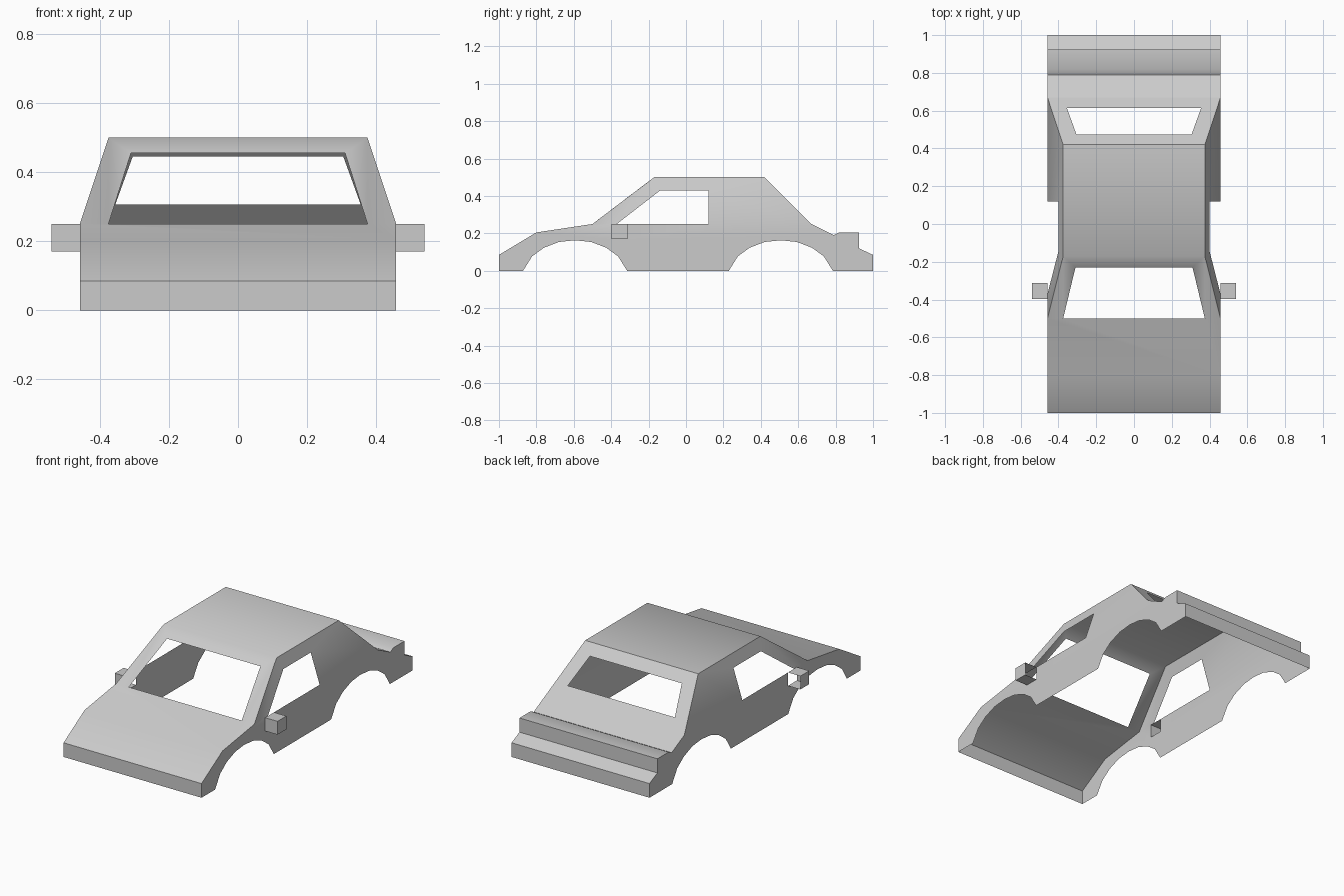
import bpy, bmesh, math

cube = bpy.data.objects.get("Cube")
if cube:
    bpy.data.objects.remove(cube, do_unlink=True)

paint = bpy.data.materials.new("light_grey_paint")
paint.use_nodes = True
grey = (0.6, 0.6, 0.6, 1)
paint.diffuse_color = grey
paint.node_tree.nodes["Principled BSDF"].inputs["Base Color"].default_value = grey

HALF, ROOF_HALF, BELT, ROOF = 0.458, 0.375, 0.25, 0.5
MIRROR_FRONT, MIRROR_BACK, MIRROR_LOW, MIRROR_OUT = -0.397, -0.313, 0.17, 0.54


def side_x(z):
    """Half width of the shell: upright below the belt line, leaning in above."""
    t = max(0, (z - BELT) / (ROOF - BELT))
    return HALF + (ROOF_HALF - HALF) * t


def face(bm, points):
    return bm.faces.new([bm.verts.new(p) for p in points])


def finish(bm, name):
    bmesh.ops.remove_doubles(bm, verts=bm.verts[:], dist=0.0005)
    mesh = bpy.data.meshes.new(name)
    bm.to_mesh(mesh)
    bm.free()
    mesh.materials.append(paint)
    obj = bpy.data.objects.new(name, mesh)
    bpy.context.collection.objects.link(obj)
    bpy.ops.object.select_all(action='DESELECT')
    obj.select_set(True)
    bpy.context.view_layer.objects.active = obj
    bpy.ops.object.shade_smooth_by_angle(angle=math.radians(40))
    return obj


def arch(center):
    """Wheel arch outline, front to back."""
    half = [(0.278, 0), (0.23, 0.077), (0.167, 0.123), (0.086, 0.154)]
    return ([(center - d, z) for d, z in half] + [(center, 0.163)]
            + [(center + d, z) for d, z in reversed(half)])


def row(point, flip=1):
    y, z = point
    x = side_x(z) * flip
    return [(x, y, z), (-x, y, z)]


nose = [(-1, 0), (-1, 0.085), (-0.8, 0.205), (-0.5, BELT)]
roof = [(-0.17, ROOF), (0.42, ROOF)]
tail = [(0.67, BELT), (0.79, 0.19), (0.82, 0.205), (0.925, 0.205),
        (0.925, 0.12), (1, 0.085), (1, 0)]

bm = bmesh.new()

# Hood, roof and tail strips across the full width
for strip in (nose[:-1], roof, tail):
    for a, b in zip(strip, strip[1:]):
        face(bm, row(a, -1) + row(b))
base = row(nose[-1])
sill = [(0.375, -0.5, BELT), (-0.375, -0.5, BELT)]
face(bm, row(nose[-2], -1) + [base[0]] + sill + [base[1]])

# Windshield frame, open down to the hood
face(bm, [base[0]] + row(roof[0]) + [base[1], sill[1],
     (-0.31, -0.23, 0.455), (0.31, -0.23, 0.455), sill[0]])

# Rear window frame around a closed opening
top, bottom = row(roof[1]), row(tail[0])
outer = [top[1], top[0], bottom[0], bottom[1]]
inner = [(-0.305, 0.475, 0.445), (0.305, 0.475, 0.445),
         (0.355, 0.613, 0.307), (-0.355, 0.613, 0.307)]
for i in range(4):
    j = (i + 1) % 4
    face(bm, [outer[j], outer[i], inner[i], inner[j]])

# Side panels: lower body with arches and mirror notch, upper window frame
lower = (arch(-0.593) + arch(0.507) + tail[::-1]
         + [(0.12, BELT), (MIRROR_BACK, BELT), (MIRROR_BACK, MIRROR_LOW),
            (MIRROR_FRONT, MIRROR_LOW), (MIRROR_FRONT, BELT)] + nose[::-1])
upper = [nose[-1], (MIRROR_FRONT, BELT), (-0.37, BELT), (-0.14, 0.428),
         (0.12, 0.428), (0.12, BELT), tail[0], roof[1], roof[0]]
for s in (1, -1):
    for outline in (lower, upper):
        face(bm, [(s * side_x(z), y, z) for y, z in outline][::s])
finish(bm, "body_shell")

# Hollow door mirrors, open at the back and toward the cabin
for s, name in ((1, "left_mirror"), (-1, "right_mirror")):
    bm = bmesh.new()
    loop = [(HALF, BELT), (MIRROR_OUT, BELT), (MIRROR_OUT, MIRROR_LOW), (HALF, MIRROR_LOW)]
    front = [(s * x, MIRROR_FRONT, z) for x, z in loop]
    back = [(s * x, MIRROR_BACK, z) for x, z in loop]
    face(bm, front[::-s])
    for i in range(3):
        face(bm, [front[i], front[i + 1], back[i + 1], back[i]][::s])
    bmesh.ops.remove_doubles(bm, verts=bm.verts[:], dist=0.0005)
    bmesh.ops.recalc_face_normals(bm, faces=bm.faces[:])
    finish(bm, name)
